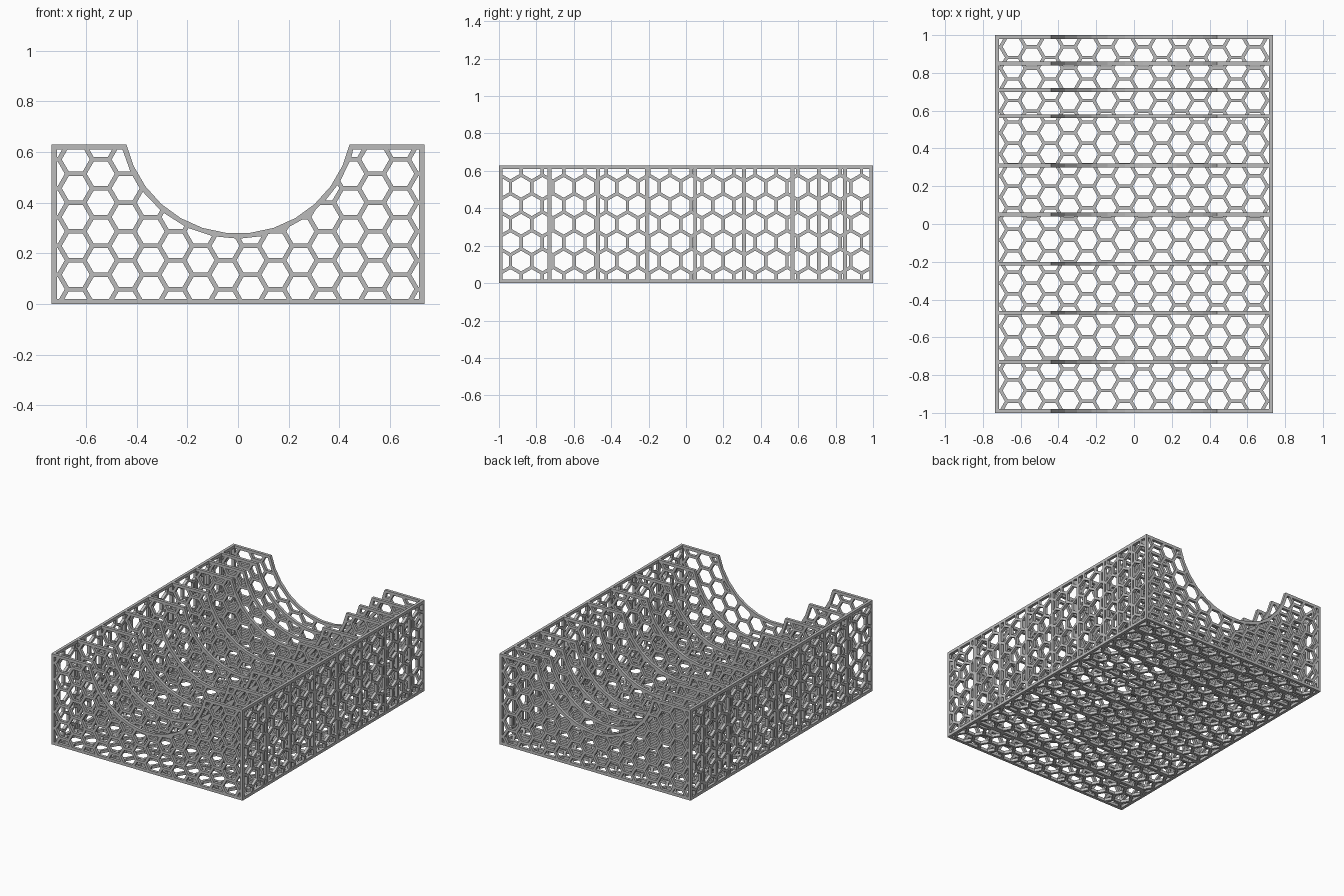
import bpy, bmesh, math
from mathutils import Vector

cube = bpy.data.objects.get("Cube")
if cube:
    bpy.data.objects.remove(cube)

HALF_W, HALF_L, HEIGHT = 0.735, 1.0, 0.63
T = 0.02                      # panel thickness and rim width
COL = 0.0985                  # spacing between hexagon columns
ROW = COL * 2 / math.sqrt(3)  # spacing along a column
HOLE = (ROW - 0.018) / math.sqrt(3)
ARC_C, ARC_R, ARC_SIDES = Vector((0, 0.73)), 0.4516, 30

grey = bpy.data.materials.new("grey")
grey.use_nodes = True
grey.diffuse_color = (0.5, 0.5, 0.5, 1)
grey.node_tree.nodes["Principled BSDF"].inputs["Base Color"].default_value = (0.5, 0.5, 0.5, 1)


def clip(poly, origin, normal):
    """Keep the part of a polygon on the normal side of a line."""
    out = []
    for i, q in enumerate(poly):
        p = poly[i - 1]
        dp, dq = (p - origin).dot(normal), (q - origin).dot(normal)
        if (dp > 0) != (dq > 0):
            out.append(p.lerp(q, dp / (dp - dq)))
        if dq > 0:
            out.append(q)
    return out


def area(poly):
    return abs(sum(poly[i - 1].cross(q) for i, q in enumerate(poly))) / 2


def hex_holes(lo, hi, columns, phase, upright=False, arc=False):
    """Staggered hexagons, cut off at the panel's rim."""
    mid = (lo + hi) / 2
    holes = []
    for i in range(-1, columns + 1):
        for j in range(-10, 11):
            a = (i - (columns - 1) / 2) * COL
            b = (j + phase * (0.25 if i % 2 == 0 else -0.25)) * ROW
            poly = []
            for k in range(6):
                t = k * math.pi / 3
                u, v = a + HOLE * math.cos(t), b + HOLE * math.sin(t)
                poly.append(mid + Vector((v, u) if upright else (u, v)))
            centre = mid + Vector((b, a) if upright else (a, b))
            for axis in (Vector((1, 0)), Vector((0, 1))):
                poly = clip(poly, lo + Vector((T, T)), axis)
                poly = clip(poly, hi - Vector((T, T)), -axis)
            if arc:
                d = (centre - ARC_C).normalized()
                poly = clip(poly, ARC_C + d * (ARC_R + 0.018), d)
            if len(poly) > 2 and area(poly) > 0.0001:
                holes.append(poly)
    return holes


def panel_mesh(name, loops):
    """Fill an outline with holes and give it thickness."""
    curve = bpy.data.curves.new(name, "CURVE")
    curve.dimensions = "2D"
    curve.fill_mode = "BOTH"
    curve.extrude = T / 2
    for loop in loops:
        s = curve.splines.new("POLY")
        s.points.add(len(loop) - 1)
        for pt, p in zip(s.points, loop):
            pt.co = (p.x, p.y, 0, 1)
        s.use_cyclic_u = True
    temp = bpy.data.objects.new(name + "_temp", curve)
    bpy.context.collection.objects.link(temp)
    deps = bpy.context.evaluated_depsgraph_get()
    mesh = bpy.data.meshes.new_from_object(temp.evaluated_get(deps))
    bpy.data.objects.remove(temp)
    bpy.data.curves.remove(curve)
    bm = bmesh.new()
    bm.from_mesh(mesh)
    bmesh.ops.remove_doubles(bm, verts=bm.verts, dist=0.00005)
    bmesh.ops.recalc_face_normals(bm, faces=bm.faces)
    for f in bm.faces:
        f.smooth = False
    bm.to_mesh(mesh)
    bm.free()
    mesh.name = name
    mesh.materials.clear()
    mesh.materials.append(grey)
    return mesh


def place(name, mesh, location, rotation=(0, 0, 0)):
    obj = bpy.data.objects.new(name, mesh)
    obj.location = location
    obj.rotation_euler = rotation
    bpy.context.collection.objects.link(obj)


def rectangle(lo, hi):
    return [lo, Vector((hi.x, lo.y)), hi, Vector((lo.x, hi.y))]


# Floor
lo, hi = Vector((-HALF_W, -HALF_L)), Vector((HALF_W, HALF_L))
floor = panel_mesh("floor", [rectangle(lo, hi)] + hex_holes(lo, hi, 14, 1))
place("floor", floor, (0, 0, T / 2))

# Long side walls
lo, hi = Vector((-HALF_L, 0)), Vector((HALF_L, HEIGHT))
wall = panel_mesh("side_wall", [rectangle(lo, hi)] + hex_holes(lo, hi, 7, -1, upright=True))
for name, side in (("left_wall", 1), ("right_wall", -1)):
    place(name, wall, (side * (HALF_W - T / 2), 0, 0), (math.pi / 2, 0, math.pi / 2))

# Cross panels with a round cradle cut into the top
lo, hi = Vector((-HALF_W, 0)), Vector((HALF_W, HEIGHT))
step = 2 * math.pi / ARC_SIDES
arc = [ARC_C + ARC_R * Vector((math.sin(t), -math.cos(t)))
       for t in ((k + 0.5) * step for k in range(6, -8, -1))]
arc = [p for p in arc if p.y < HEIGHT - 0.01]
edge = math.sqrt(ARC_R ** 2 - (ARC_C.y - HEIGHT) ** 2)
outline = [lo, Vector((hi.x, lo.y)), hi, Vector((edge, HEIGHT))] + arc
outline += [Vector((-edge, HEIGHT)), Vector((lo.x, hi.y))]
cradle = panel_mesh("cradle_panel", [outline] + hex_holes(lo, hi, 14, 1, arc=True))
positions = [-0.99 + 0.26 * i for i in range(7)] + [0.71, 0.85, 0.99]
for i, y in enumerate(positions):
    name = {0: "front_panel", 9: "back_panel"}.get(i, f"divider_{i}")
    place(name, cradle, (0, y, 0), (math.pi / 2, 0, 0))
